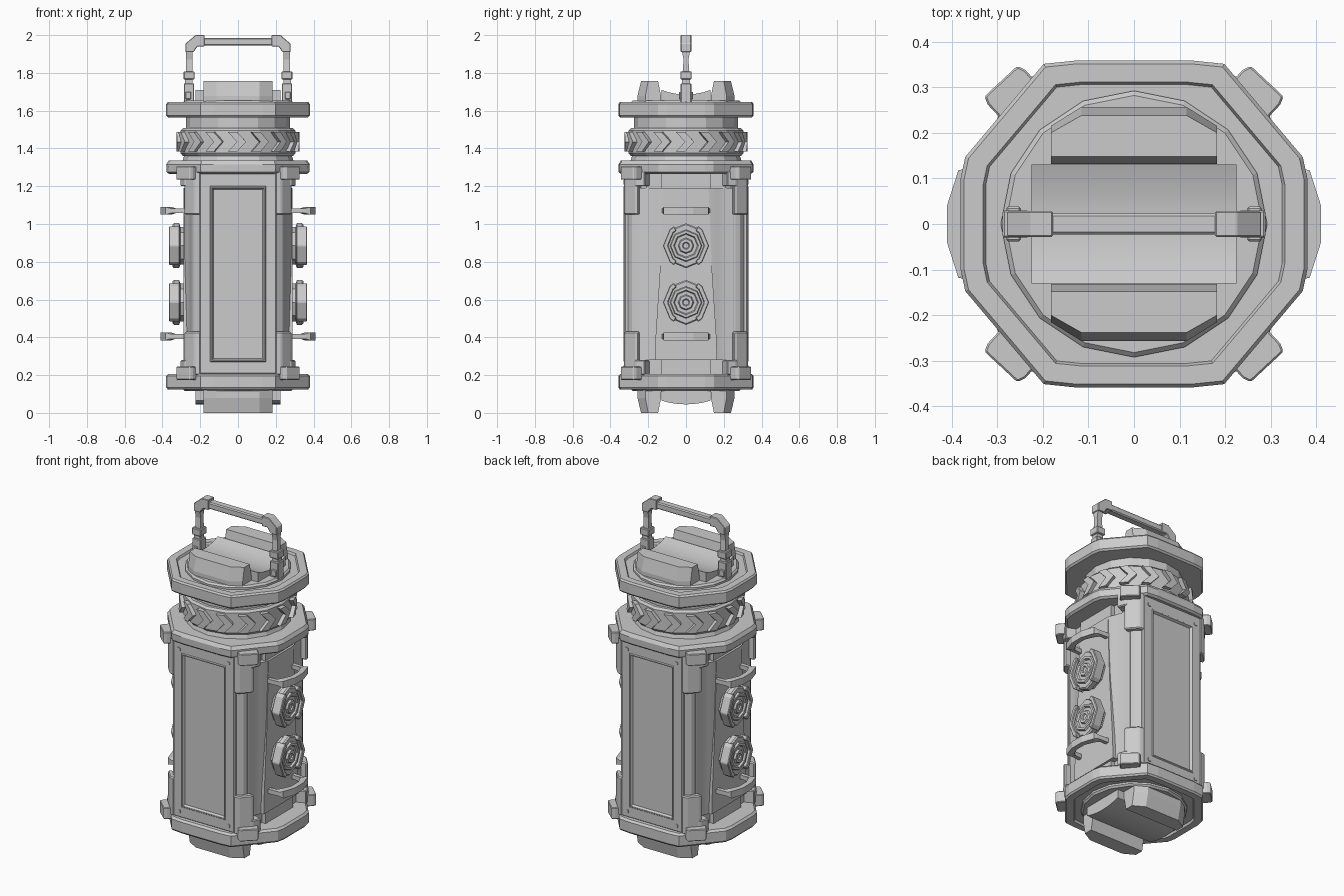
import bpy, bmesh
from math import sin, cos, pi, radians

if "Cube" in bpy.data.objects:
    bpy.data.objects.remove(bpy.data.objects["Cube"])

SIGNS = [(sx, sy) for sx in (-1, 1) for sy in (-1, 1)]


def loft(name, rings):
    """Skin a list of equal-length 3D loops and cap both ends."""
    bm = bmesh.new()
    loops = [[bm.verts.new(p) for p in r] for r in rings]
    n = len(loops[0])
    for a, b in zip(loops, loops[1:]):
        for i in range(n):
            j = (i + 1) % n
            bm.faces.new((a[i], a[j], b[j], b[i]))
    bm.faces.new(loops[0][::-1])
    bm.faces.new(loops[-1])
    bmesh.ops.recalc_face_normals(bm, faces=bm.faces)
    me = bpy.data.meshes.new(name)
    bm.to_mesh(me)
    bm.free()
    ob = bpy.data.objects.new(name, me)
    bpy.context.collection.objects.link(ob)
    return ob


def bevel(ob, w):
    m = ob.modifiers.new("bevel", "BEVEL")
    m.width, m.segments, m.limit_method = w, 1, "ANGLE"
    return ob


def smooth(ob):
    bpy.context.view_layer.objects.active = ob
    ob.select_set(True)
    bpy.ops.object.shade_smooth_by_angle(angle=radians(30))
    ob.select_set(False)


def stack(name, pts, levels):
    """Outline in xy, with (z, scale) levels."""
    return loft(name, [[(x * s, y * s, z) for x, y in pts] for z, s in levels])


def prism(name, pts, z0, z1, sx=1, sy=1):
    return stack(name, [(x * sx, y * sy) for x, y in pts], [(z0, 1), (z1, 1)])


def box(name, x0, x1, y0, y1, z0, z1, w=0):
    ob = prism(name, [(x0, y0), (x1, y0), (x1, y1), (x0, y1)], z0, z1)
    return bevel(ob, w) if w else ob


def ngon(n, r, a0=0.0):
    return [(r * cos(a0 + 2 * pi * i / n), r * sin(a0 + 2 * pi * i / n)) for i in range(n)]


def quarter(pts):
    """Full outline from a first-quadrant run (x axis side to y axis side)."""
    q2 = [(-x, y) for x, y in reversed(pts)]
    return pts + q2 + [(-x, -y) for x, y in pts] + [(x, -y) for x, y in reversed(pts)]


# Flanges and collar
OUT = quarter([(0.38, 0.10), (0.37, 0.147), (0.198, 0.351), (0.13, 0.358)])
stack("top_flange", OUT, [(1.565, .975), (1.575, 1), (1.635, 1), (1.645, .98),
                          (1.645, .87), (1.632, .855)])
stack("body_collar", OUT, [(1.265, .96), (1.275, .995), (1.315, 1), (1.335, .965)])
stack("bottom_flange", OUT, [(0.138, .855), (0.125, .87), (0.125, .98), (0.135, 1),
                             (0.195, 1), (0.207, .97)])

# Neck, grip ring and chevrons
stack("neck", ngon(16, 0.275, pi / 2), [(1.32, 1), (1.57, 1)])
stack("neck_lip", ngon(16, 0.285, pi / 2), [(1.335, 1.03), (1.36, 1)])
stack("grip_ring", ngon(16, 0.304, pi / 2), [(1.36, .96), (1.375, 1), (1.495, 1), (1.507, .96)])
CHEV = [(-.05, .052), (-.005, .052), (.04, 0), (-.005, -.052), (-.05, -.052), (-.005, 0)]
for k in range(16):
    a0 = 2 * pi * k / 16
    loft("chevron", [[(r * cos(a0 + u / .3), r * sin(a0 + u / .3), 1.435 + v) for u, v in CHEV]
                     for r in (0.28, 0.325)])

# End caps: disc, centre plate and two chamfered blocks
for end, base, d in (("top", 1.625, 1), ("bottom", 0.145, -1)):
    stack(end + "_disc", ngon(16, 0.292, pi / 2), [(base, 1), (base + d * .018, 1), (base + d * .028, .965)])
    mid, edge = (1.685, 1.71) if d > 0 else (0.045, 0.065)
    arc = [(y, mid + (edge - mid) * (y / .13) ** 2) for y in (.13, .09, .045, 0, -.045, -.09, -.13)]
    prof = [(-.13, base), (.13, base)] + arc
    smooth(loft(end + "_centre_plate", [[(x, y, z) for y, z in prof] for x in (-.225, .225)]))
    tip = 1.757 if d > 0 else 0.0
    for s in (-1, 1):
        def ring(y0, y1, yc, z):
            return [(x, s * y, z) for x, y in ((-.182, y0), (.182, y0), (.182, yc),
                                               (.115, y1), (-.115, y1), (-.182, yc))]
        loft(end + "_block", [ring(.13, .257, .215, base), ring(.132, .257, .215, tip - d * .08),
                              ring(.148, .238, .2, tip)])

# Carry handle
for s in (-1, 1):
    def hbox(name, x0, x1, hy, z0, z1, w=.004):
        box(name, min(s * x0, s * x1), max(s * x0, s * x1), -hy, hy, z0, z1, w)
    hbox("handle_foot", .232, .287, .028, 1.625, 1.745)
    hbox("handle_pin", .248, .28, .038, 1.66, 1.70)
    hbox("handle_collar", .23, .288, .03, 1.765, 1.808)
    hbox("handle_neck", .24, .28, .02, 1.74, 1.77, 0)
    leg = [(1.80, .018), (1.87, .013), (1.93, .024)]
    loft("handle_leg", [[(s * x, y, z) for x, y in ((.24, -h), (.274, -h), (.274, h), (.24, h))]
                        for z, h in leg])
    elbow = [(.235, 1.91), (.278, 1.91), (.278, 1.955), (.225, 2.0), (.178, 2.0),
             (.178, 1.94), (.215, 1.94)]
    bevel(loft("handle_elbow", [[(s * x, y, z) for x, z in elbow] for y in (-.028, .028)]), .003)
box("handle_bar", -.185, .185, -.023, .023, 1.945, 1.985, .006)

# Body core
prism("body_core", quarter([(.25, .21), (.19, .295)]), 0.19, 1.28)

# Front and back framed panels with rivets
for s in (-1, 1):
    def rect(y, hx, z0, z1):
        return [(-hx, s * y, z0), (hx, s * y, z0), (hx, s * y, z1), (-hx, s * y, z1)]
    loft("framed_panel", [rect(.26, .205, .20, 1.28), rect(.32, .205, .20, 1.28),
                          rect(.327, .198, .21, 1.27), rect(.327, .147, .27, 1.20),
                          rect(.332, .143, .274, 1.196), rect(.332, .138, .28, 1.19),
                          rect(.318, .130, .287, 1.183)])
    for x in (-.165, .165):
        for z in (.24, 1.22):
            loft("rivet", [[(x + u, s * y, z + v) for u, v in ngon(8, .012)] for y in (.32, .332)])

# Concave corner plates, brackets and clips
PLATE = [(.22, .10), (.288, .10), (.284, .13), (.268, .165), (.257, .20), (.25, .24),
         (.247, .262), (.22, .262)]
for sx, sy in SIGNS:
    smooth(prism("side_plate", PLATE, .28, 1.19, sx, sy))
    prism("corner_strip", [(.20, .29), (.20, .31), (.235, .285), (.25, .25), (.22, .23)],
          .2, 1.28, sx, sy)
    for z0, z1, l0, l1 in ((1.05, 1.28, 1.20, 1.28), (.20, .43, .20, .28)):
        bevel(prism("corner_bracket", [(.198, .328), (.232, .322), (.282, .265), (.282, .25),
                                       (.205, .24)], z0, z1, sx, sy), .006)
        bevel(prism("bracket_lip", [(.22, .30), (.285, .268), (.305, .218), (.24, .19)],
                    l0, l1, sx, sy), .005)
    for z in (1.27, .21):
        c, h = radians(47), .056
        pts = [(r * cos(c) - t * sin(c), r * sin(c) + t * cos(c))
               for r, t in ((.34, -h), (.41, -h), (.428, -.049), (.428, .049), (.41, h), (.34, h))]
        bevel(prism("corner_clip", pts, z - .035, z + .035, sx, sy), .004)

# Left and right sides: raised panel, knobs and guard bars
for s in (-1, 1):
    loft("side_panel", [[(s * x, y, z) for y, z in ((-.165, .28), (.165, .28), (.16, .42), (.135, .80),
                                                    (.12, 1.19), (-.12, 1.19), (-.135, .80), (-.16, .42))]
                        for x in (.22, .288)])
    for z0, z1 in ((1.19, 1.27), (.20, .28)):
        loft("end_block", [[(s * x, y, z) for y, z in ((-.13, z0), (.13, z0), (.13, z1), (-.13, z1))]
                           for x in (.22, .275)])
    for zc in (.885, .585):
        steps = [(.27, .10), (.305, .10), (.312, .119), (.338, .119), (.346, .112), (.346, .085),
                 (.357, .08), (.357, .066), (.347, .06), (.347, .042), (.358, .036),
                 (.358, .02), (.35, .015)]
        loft("knob", [[(s * x, u, zc + v) for u, v in ngon(8, r)] for x, r in steps])
        for side in (0, pi):
            angs = [side + radians(a) for a in (-58, -45, 0, 45, 58)]
            arc = [(.122 * cos(a), .122 * sin(a)) for a in angs]
            arc += [(.095 * cos(a), .095 * sin(a)) for a in reversed(angs)]
            bevel(loft("knob_clamp", [[(s * x, u, zc + v) for u, v in arc] for x in (.308, .366)]), .004)
    for zc in (1.07, .405):
        path = [(.26, .128, .105, .013), (.36, .122, .10, .013), (.385, .118, .09, .021),
                (.41, .04, .035, .021)]
        path += [(x, -yo, -yi, h) for x, yo, yi, h in reversed(path)]
        rings = []
        for x, yo, yi, h in path:
            xi = x if x < .3 else x - .03
            rings.append([(s * x, yo, zc - h), (s * x, yo, zc + h),
                          (s * xi, yi, zc + h), (s * xi, yi, zc - h)])
        loft("guard_bar", rings)
